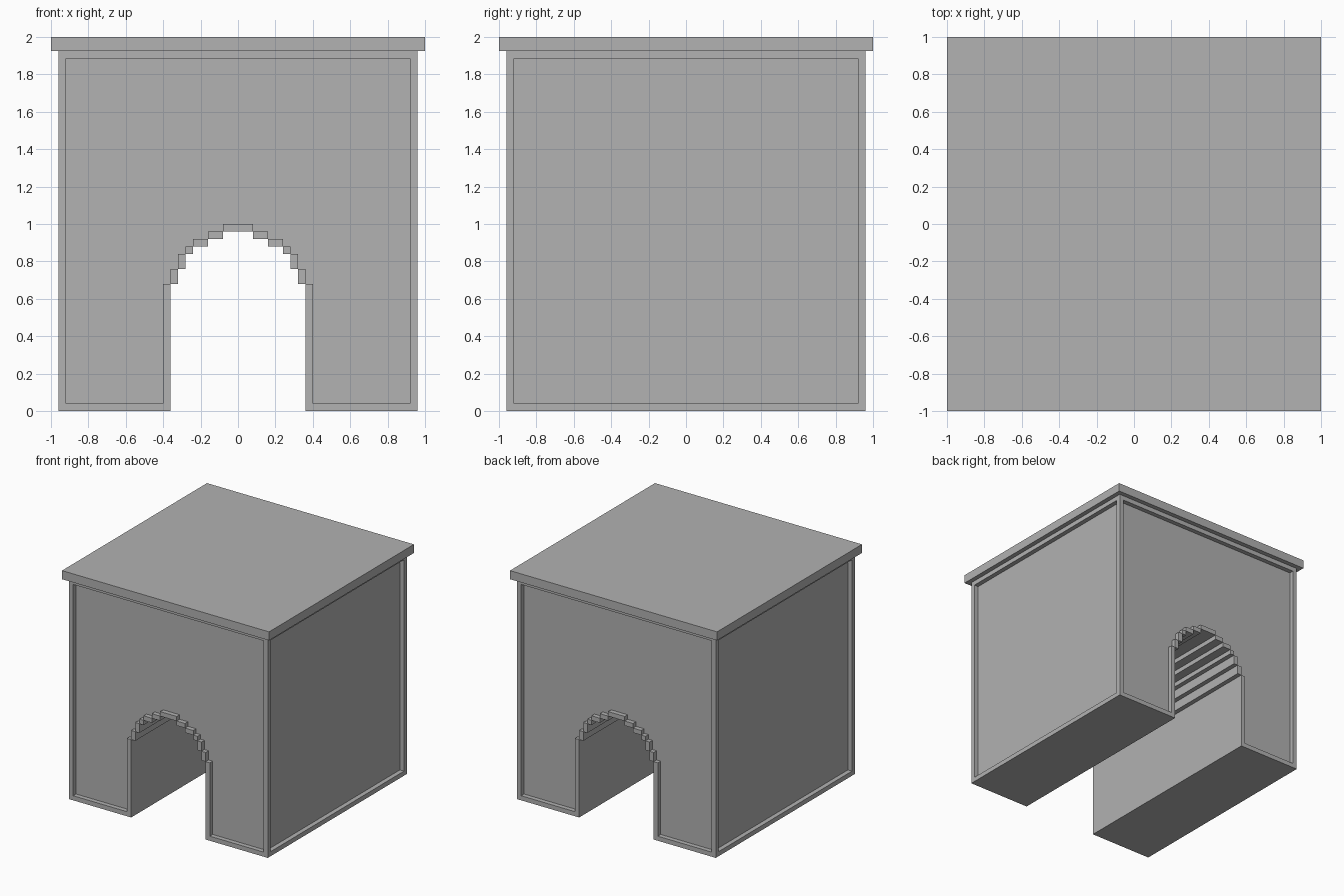
import bpy, bmesh

cube = bpy.data.objects.get("Cube")
if cube:
    bpy.data.objects.remove(cube, do_unlink=True)

U = 0.04            # trim thickness
CORE, OUT = 0.92, 0.96
EAVE, TOP = 1.925, 2.0
# Arch opening: half width and the height up to which it applies
ARCH = [(9, 17), (8, 19), (7, 21), (6, 22), (4, 23), (2, 24)]
ARCH = [(w * U, z * U) for w, z in ARCH]

stone = bpy.data.materials.new("grey stone")
stone.use_nodes = True
grey = (0.445, 0.445, 0.445, 1)
stone.diffuse_color = grey
stone.node_tree.nodes["Principled BSDF"].inputs["Base Color"].default_value = grey


def finish(name, bm):
    bmesh.ops.recalc_face_normals(bm, faces=bm.faces)
    mesh = bpy.data.meshes.new(name)
    bm.to_mesh(mesh)
    bm.free()
    mesh.materials.append(stone)
    obj = bpy.data.objects.new(name, mesh)
    bpy.context.collection.objects.link(obj)
    return obj


def add_box(bm, x, y, z):
    verts = bmesh.ops.create_cube(bm, size=1)["verts"]
    for v in verts:
        v.co = [(a + b) / 2 + c * (b - a) for c, (a, b) in zip(v.co, (x, y, z))]


def mirror(span, sign):
    return tuple(sorted(sign * s for s in span))


# Core block with the stepped tunnel, extruded front to back
half = [(CORE, EAVE), (CORE, 0)]
floor = 0
for w, z in ARCH:
    half += [(w, floor), (w, z)]
    floor = z
profile = half + [(-x, z) for x, z in reversed(half)]
bm = bmesh.new()
face = bm.faces.new([bm.verts.new((x, -CORE, z)) for x, z in profile])
ext = bmesh.ops.extrude_face_region(bm, geom=[face])["geom"]
bmesh.ops.translate(bm, vec=(0, 2 * CORE, 0),
                    verts=[g for g in ext if isinstance(g, bmesh.types.BMVert)])
finish("body_core", bm)

# Corner posts
bm = bmesh.new()
for sx in (-1, 1):
    for sy in (-1, 1):
        add_box(bm, mirror((CORE, OUT), sx), mirror((CORE, OUT), sy), (0, EAVE))
finish("corner_posts", bm)

# Rails framing the plain side walls
bm = bmesh.new()
for sx in (-1, 1):
    for z in ((0, U), (EAVE - U, EAVE)):
        add_box(bm, mirror((CORE, OUT), sx), (-CORE, CORE), z)
finish("side_rails", bm)

# Rails and stepped arch trim on the two open walls
for name, sy in (("front", -1), ("back", 1)):
    y = mirror((CORE, OUT), sy)
    bm = bmesh.new()
    add_box(bm, (-CORE, CORE), y, (EAVE - U, EAVE))
    for sx in (-1, 1):
        add_box(bm, mirror((ARCH[0][0] + U, CORE), sx), y, (0, U))
    finish(name + "_rails", bm)

    bm = bmesh.new()
    outer, floor = ARCH[0][0] + U, 0
    for w, z in ARCH:
        for sx in (-1, 1):
            add_box(bm, mirror((w, outer), sx), y, (floor, z))
        outer, floor = w, z
    add_box(bm, (-outer, outer), y, (floor, floor + U))
    finish(name + "_arch_trim", bm)

# Overhanging flat roof
bm = bmesh.new()
add_box(bm, (-1, 1), (-1, 1), (EAVE, TOP))
finish("roof_slab", bm)
